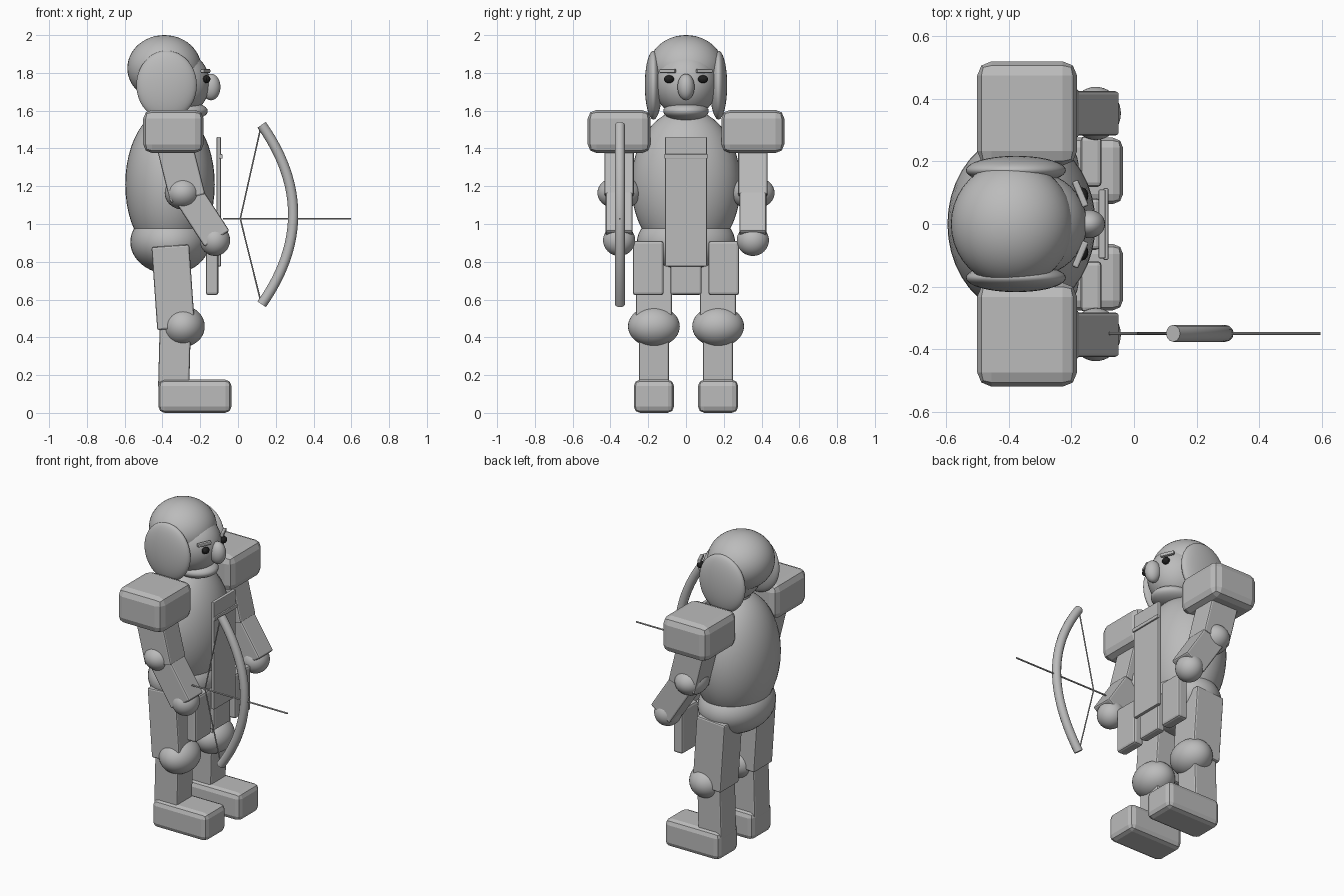
import bpy, math

if "Cube" in bpy.data.objects:
    bpy.data.objects.remove(bpy.data.objects["Cube"])


def material(name, rgb):
    m = bpy.data.materials.new(name)
    m.diffuse_color = (*rgb, 1)
    m.use_nodes = True
    m.node_tree.nodes["Principled BSDF"].inputs["Base Color"].default_value = m.diffuse_color
    return m


GREY = material("stone grey", (0.5, 0.5, 0.5))
BLACK = material("eye black", (0.015, 0.015, 0.015))


def finish(ob, name, mat=GREY):
    ob.name = name
    ob.data.materials.append(mat)
    return ob


def ball(name, loc, radii, rot=(0, 0, 0), mat=GREY, segs=40, rings=24, smooth=True):
    bpy.ops.mesh.primitive_uv_sphere_add(segments=segs, ring_count=rings, location=loc,
                                         rotation=[math.radians(a) for a in rot])
    ob = bpy.context.object
    ob.scale = radii
    if smooth:
        bpy.ops.object.shade_smooth()
    return finish(ob, name, mat)


def box(name, loc, size, rot=(0, 0, 0), bevel=0.01, segs=2):
    bpy.ops.mesh.primitive_cube_add(size=1, location=loc,
                                    rotation=[math.radians(a) for a in rot])
    ob = bpy.context.object
    ob.scale = size
    bpy.ops.object.transform_apply(location=False, rotation=False, scale=True)
    mod = ob.modifiers.new("bevel", "BEVEL")
    mod.width, mod.segments = bevel, segs
    return finish(ob, name)


def tube(name, points, radius, sides=4):
    cu = bpy.data.curves.new(name, "CURVE")
    cu.dimensions = "3D"
    cu.bevel_depth, cu.bevel_resolution = radius, sides
    cu.use_fill_caps = True
    sp = cu.splines.new("POLY")
    sp.points.add(len(points) - 1)
    for p, co in zip(sp.points, points):
        p.co = (*co, 1)
    ob = bpy.data.objects.new(name, cu)
    bpy.context.collection.objects.link(ob)
    bpy.ops.object.select_all(action="DESELECT")
    ob.select_set(True)
    bpy.context.view_layer.objects.active = ob
    bpy.ops.object.convert(target="MESH")
    ob = bpy.context.object
    bpy.ops.object.shade_smooth_by_angle(angle=math.radians(40))
    return finish(ob, name)


# Body and head, facing +x
ball("torso", (-0.36, 0, 1.21), (0.237, 0.29, 0.40))
ball("hips", (-0.36, 0, 0.905), (0.21, 0.26, 0.17))
ball("head", (-0.33, 0, 1.745), (0.18, 0.17, 0.18))
ball("jaw", (-0.30, 0, 1.598), (0.14, 0.12, 0.053))
ball("hair", (-0.39, 0, 1.825), (0.196, 0.2, 0.175))
ball("nose", (-0.143, 0, 1.725), (0.05, 0.045, 0.07))

# Hanging front panel with a cross bar and a middle flap
box("front_panel", (-0.102, 0, 1.118), (0.022, 0.22, 0.685), bevel=0.004)
box("panel_bar", (-0.09, 0, 1.358), (0.016, 0.23, 0.024), bevel=0.004)
box("middle_flap", (-0.137, 0, 0.75), (0.055, 0.165, 0.25), bevel=0.012)

# Mirrored parts
for side, s in (("left", 1), ("right", -1)):
    ball(side + "_hair_lobe", (-0.378, s * 0.172, 1.735), (0.16, 0.046, 0.182))
    ball(side + "_eye", (-0.166, s * 0.09, 1.767), (0.02, 0.027, 0.021),
         mat=BLACK, segs=12, rings=8, smooth=False)
    box(side + "_brow", (-0.172, s * 0.097, 1.81), (0.022, 0.09, 0.022),
        (0, 0, s * 23), 0.006)

    # Arm
    y = s * 0.354
    box(side + "_shoulder_pad", (-0.342, y, 1.49), (0.32, 0.333, 0.228), bevel=0.046)
    box(side + "_upper_arm", (-0.307, y, 1.30), (0.19, 0.155, 0.34), (0, -14, 0))
    ball(side + "_elbow", (-0.292, y, 1.165), (0.096, 0.115, 0.088))
    box(side + "_forearm", (-0.19, y, 1.043), (0.157, 0.142, 0.29), (0, -33, 0))
    ball(side + "_hand", (-0.122, y, 0.914), (0.08, 0.085, 0.083))

    # Leg
    y = s * 0.17
    box(side + "_hip_flap", (-0.137, s * 0.2, 0.767), (0.067, 0.163, 0.287), bevel=0.014)
    box(side + "_thigh", (-0.343, y, 0.665), (0.2, 0.19, 0.44), (0, -4, 0))
    ball(side + "_knee", (-0.291, y, 0.458), (0.115, 0.137, 0.108))
    box(side + "_shin", (-0.336, y, 0.31), (0.165, 0.158, 0.36), (0, 1.5, 0))
    box(side + "_shoe", (-0.228, y, 0.088), (0.386, 0.212, 0.175), bevel=0.032)

# Bow, drawn string and arrow beside the right hand
BOW_Y, MID_Z = -0.35, 1.05
bow = []
for i in range(25):
    t = i / 12 - 1
    bow.append((0.292 - 0.167 * t * t, BOW_Y, MID_Z + 0.475 * t))
tube("bow", bow, 0.027)
tube("bow_string", [(0.118, BOW_Y, 1.50), (0.012, BOW_Y, 1.028), (0.118, BOW_Y, 0.60)], 0.004, 2)
tube("arrow", [(-0.08, BOW_Y, 1.028), (0.597, BOW_Y, 1.028)], 0.005, 2)
